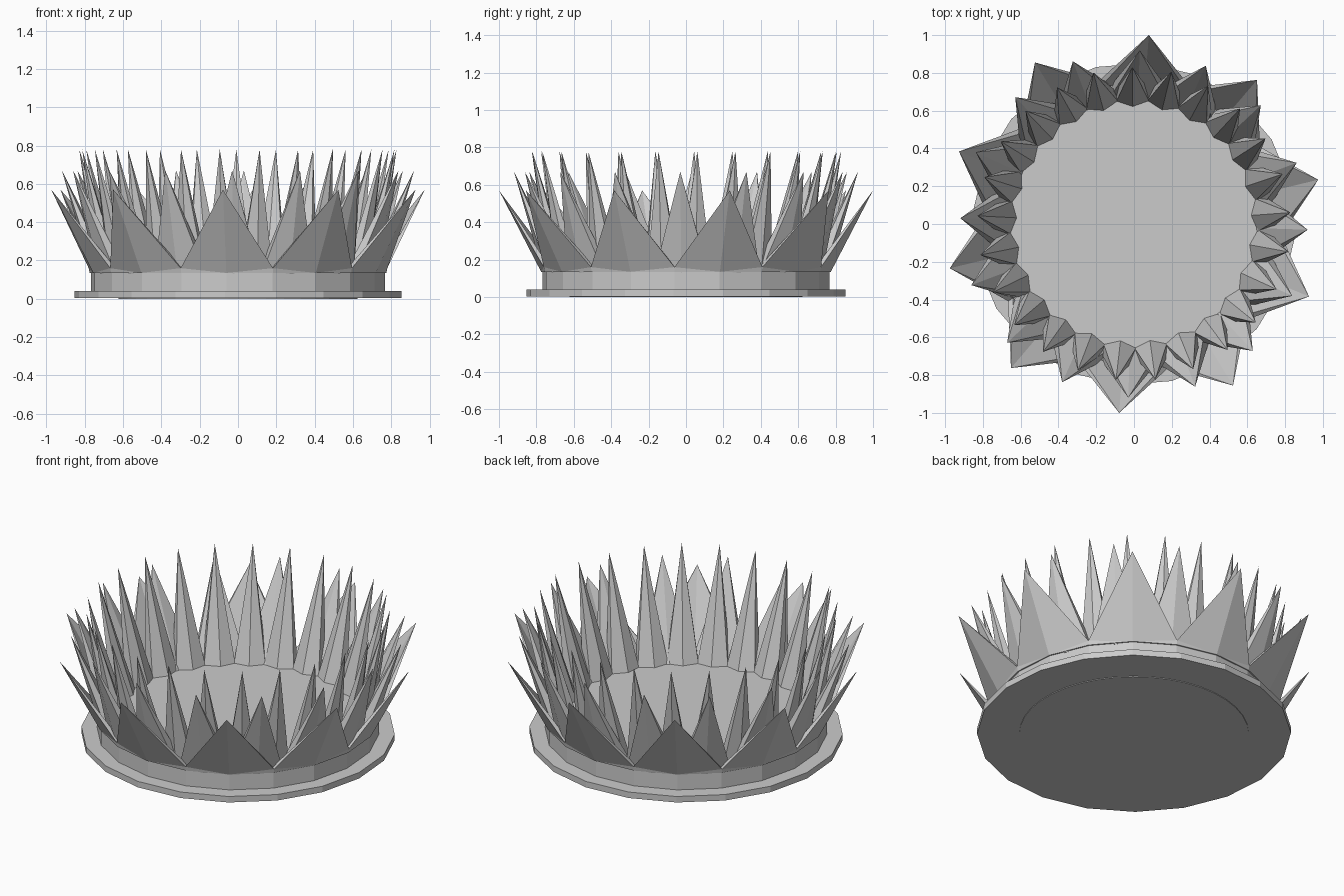
import bpy
import bmesh
from math import cos, sin, pi, radians

cube = bpy.data.objects.get("Cube")
if cube:
    bpy.data.objects.remove(cube, do_unlink=True)

GREY = (0.6, 0.6, 0.6, 1.0)
grey = bpy.data.materials.new("plain_grey")
grey.use_nodes = True
grey.diffuse_color = GREY
grey.node_tree.nodes["Principled BSDF"].inputs["Base Color"].default_value = GREY

PHASE = radians(85.5)


def finish(bm, name):
    """Turn a bmesh into a flat shaded grey object."""
    bmesh.ops.recalc_face_normals(bm, faces=bm.faces)
    mesh = bpy.data.meshes.new(name)
    bm.to_mesh(mesh)
    bm.free()
    mesh.materials.append(grey)
    obj = bpy.data.objects.new(name, mesh)
    bpy.context.collection.objects.link(obj)
    return obj


def polar(r, angle, z):
    return (r * cos(angle), r * sin(angle), z)


def disc(name, sides, radius, low, high):
    bm = bmesh.new()
    rings = [[bm.verts.new(polar(radius, PHASE + 2 * pi * i / sides, z))
              for i in range(sides)] for z in (low, high)]
    for ring in rings:
        bm.faces.new(ring)
    for i in range(sides):
        j = (i + 1) % sides
        bm.faces.new((rings[0][i], rings[0][j], rings[1][j], rings[1][i]))
    return finish(bm, name)


def zigzag_shell(name, count, phase, r_out, r_in, low, valley, tip_r, tip_z):
    """Thin pointed wall whose every second corner is pulled up to a tip."""
    bm = bmesh.new()
    n = count * 2
    angles = [phase + 2 * pi * i / n for i in range(n)]
    base = [[bm.verts.new(polar(r, a, low)) for a in angles] for r in (r_out, r_in)]
    tips = {i: bm.verts.new(polar(tip_r, angles[i], tip_z)) for i in range(0, n, 2)}
    dips = [{i: bm.verts.new(polar(r, angles[i], valley)) for i in range(1, n, 2)}
            for r in (r_out + 0.005, r_in)]
    for i in range(0, n, 2):
        for k in (i + 1, (i - 1) % n):
            for wall, dip in zip(base, dips):
                bm.faces.new((wall[i], wall[k], dip[k]))
                bm.faces.new((wall[i], dip[k], tips[i]))
            bm.faces.new((tips[i], dips[0][k], dips[1][k]))
            bm.faces.new((base[0][i], base[0][k], base[1][k], base[1][i]))
    return finish(bm, name)


def spike_ring(name, count, phase, centre_r, depth, width, low, tip_r, tip_z, sides=6):
    """Ring of slim outward leaning pyramids."""
    bm = bmesh.new()
    for s in range(count):
        a = phase + 2 * pi * s / count
        foot = []
        for k in range(sides):
            t = 2 * pi * k / sides
            r, side = centre_r + depth * cos(t), width * sin(t)
            foot.append(bm.verts.new((r * cos(a) - side * sin(a),
                                      r * sin(a) + side * cos(a), low)))
        tip = bm.verts.new(polar(tip_r, a, tip_z))
        bm.faces.new(foot)
        for k in range(sides):
            bm.faces.new((foot[k], foot[(k + 1) % sides], tip))
    return finish(bm, name)


# Stacked base
disc("bottom_pad", 40, 0.625, 0.0, 0.02)
disc("base_plate", 20, 0.855, 0.004, 0.04)
disc("drum", 20, 0.77, 0.03, 0.137)

# Three rows of spikes, from the outside in
zigzag_shell("outer_spikes", 10, PHASE, 0.777, 0.75, 0.135, 0.16, 1.003, 0.57)
spike_ring("middle_spikes", 16, radians(-1.9), 0.705, 0.06, 0.165, 0.13, 0.92, 0.67)
spike_ring("inner_spikes", 25, radians(90.6), 0.68, 0.06, 0.1, 0.13, 0.83, 0.78)
